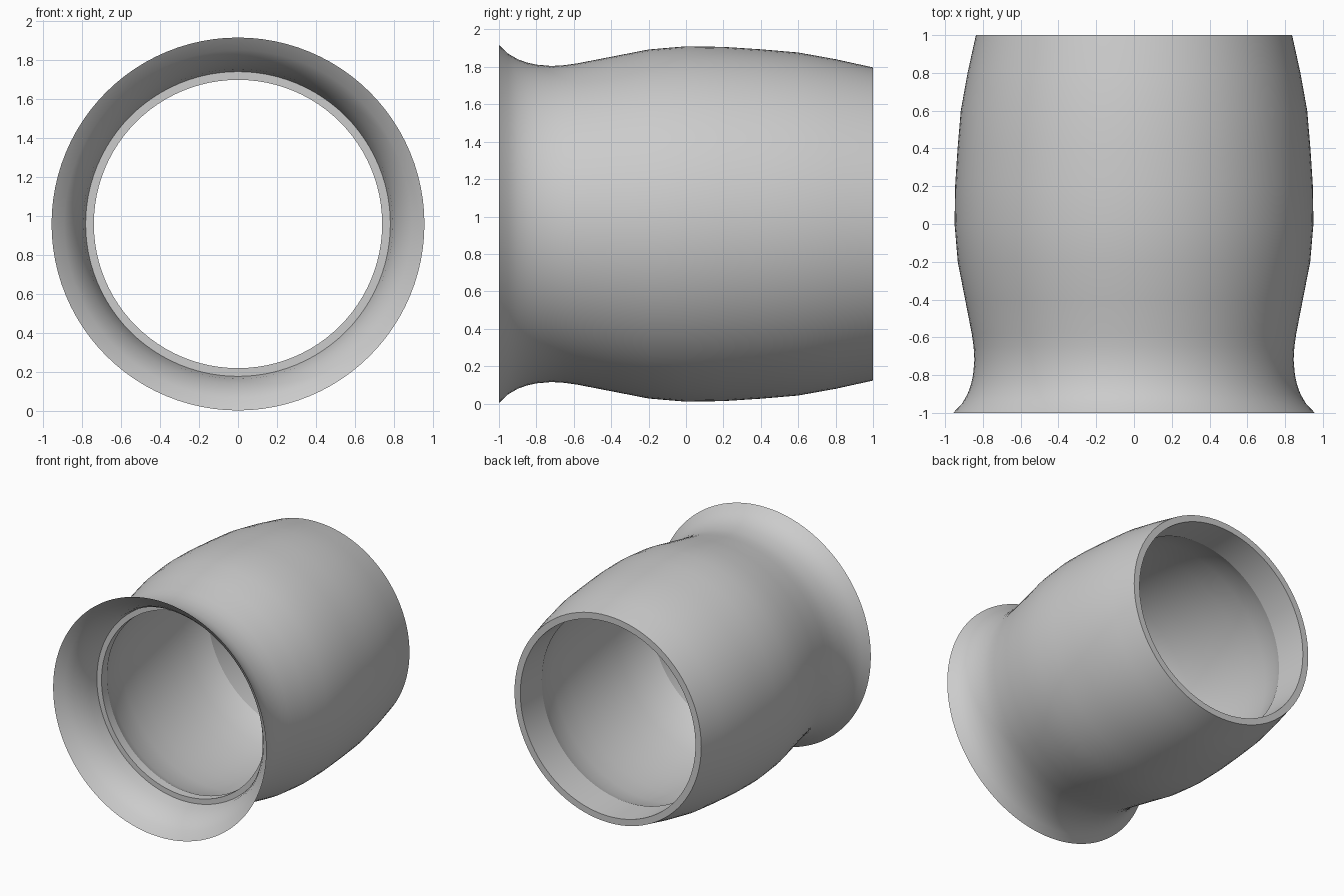
import bpy, bmesh
from math import radians, tau
from mathutils import Matrix

cube = bpy.data.objects.get("Cube")
if cube:
    bpy.data.objects.remove(cube, do_unlink=True)

AXIS_Z = 0.96
SIDES = 96

# Profile as (y, radius): outer skin, from flared mouth to back rim
outer = [(-1, .957), (-.95, .91), (-.9, .881), (-.85, .863), (-.8, .852),
         (-.72, .845), (-.65, .849), (-.58, .859), (-.4, .894), (-.2, .933),
         (0, .95), (.2, .947), (.4, .934), (.6, .917), (.8, .881), (1, .837)]
# Inner skin, from back socket through the bulge to the front neck and flare
inner = [(1, .785), (.73, .782), (.65, .813), (.5, .842), (.3, .858),
         (.1, .86), (-.1, .852), (-.3, .832), (-.52, .79), (-.62, .74),
         (-.69, .74), (-.69, .782), (-.77, .795), (-.84, .82),
         (-.9, .852), (-.95, .892)]


def lathe(name, profile, material):
    """Revolve a closed (y, radius) profile around the y axis."""
    bm = bmesh.new()
    verts = [bm.verts.new((0, y, r)) for y, r in profile]
    edges = [bm.edges.new((a, b)) for a, b in zip(verts, verts[1:] + verts[:1])]
    bmesh.ops.spin(bm, geom=verts + edges, cent=(0, 0, 0), axis=(0, 1, 0),
                   angle=tau, steps=SIDES, use_merge=True)
    bmesh.ops.remove_doubles(bm, verts=bm.verts, dist=0.0001)
    bmesh.ops.recalc_face_normals(bm, faces=bm.faces)
    bm.transform(Matrix.Translation((0, 0, AXIS_Z)))
    mesh = bpy.data.meshes.new(name)
    bm.to_mesh(mesh)
    bm.free()
    mesh.materials.append(material)
    obj = bpy.data.objects.new(name, mesh)
    bpy.context.collection.objects.link(obj)
    bpy.ops.object.select_all(action='DESELECT')
    obj.select_set(True)
    bpy.context.view_layer.objects.active = obj
    bpy.ops.object.shade_smooth_by_angle(angle=radians(20))
    return obj


# Plain grey material
grey = bpy.data.materials.new("light grey")
grey.use_nodes = True
color = (0.6, 0.6, 0.6, 1)
grey.diffuse_color = color
grey.node_tree.nodes["Principled BSDF"].inputs["Base Color"].default_value = color

# Hollow flared sleeve
lathe("flared_sleeve", outer + inner, grey)
